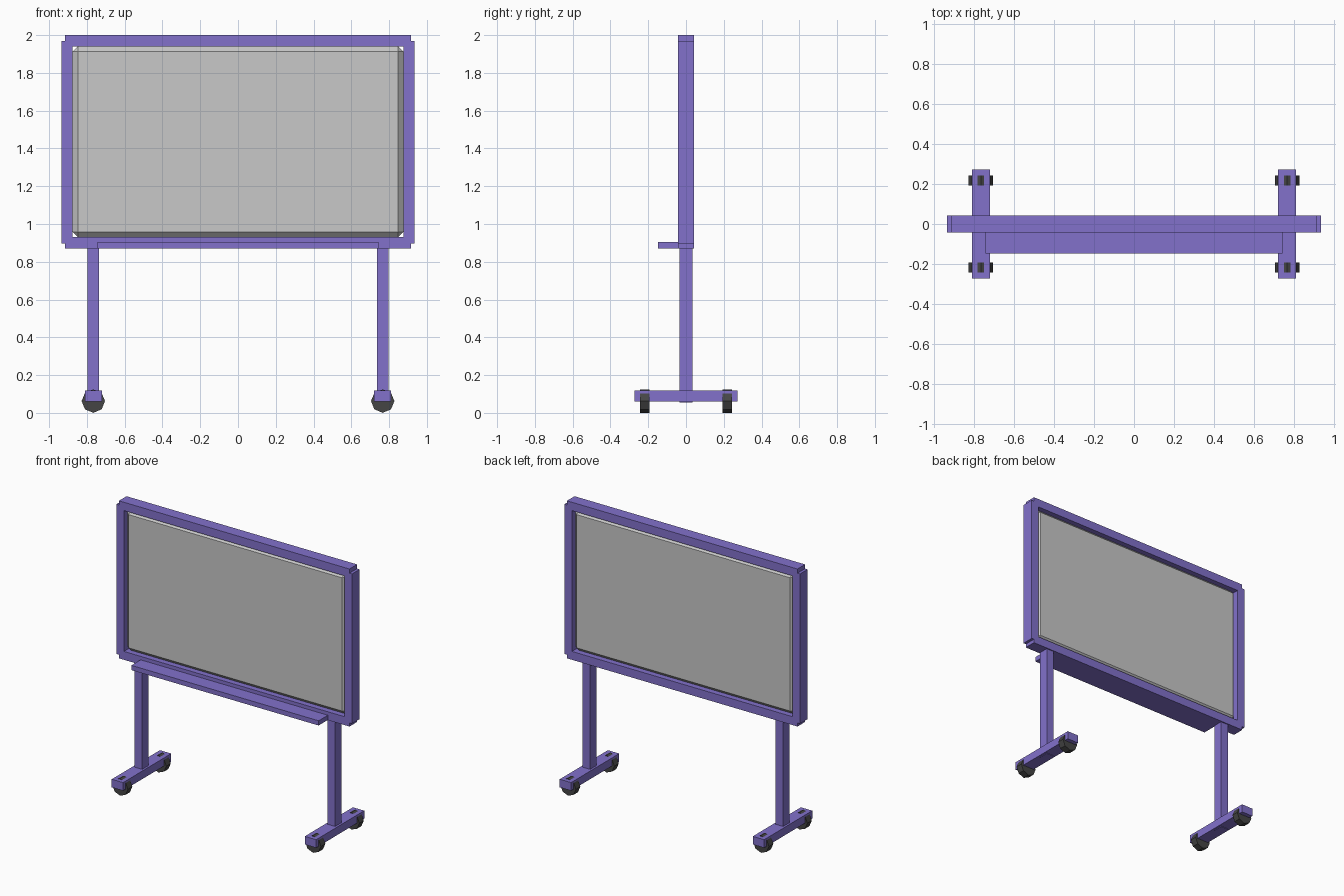
import bpy, math

if "Cube" in bpy.data.objects:
    bpy.data.objects.remove(bpy.data.objects["Cube"])


def material(name, rgb):
    m = bpy.data.materials.new(name)
    m.diffuse_color = (*rgb, 1.0)
    m.use_nodes = True
    m.node_tree.nodes["Principled BSDF"].inputs["Base Color"].default_value = m.diffuse_color
    return m


PURPLE = material("purple_paint", (0.223, 0.165, 0.60))
GREY = material("board_grey", (0.58, 0.58, 0.58))
DARK = material("dark_rubber", (0.06, 0.06, 0.06))


def box(name, x, y, z, mat):
    """Box from (min, max) ranges on each axis."""
    bpy.ops.mesh.primitive_cube_add(
        size=1, location=[(a + b) / 2 for a, b in (x, y, z)])
    o = bpy.context.object
    o.name = name
    o.scale = [b - a for a, b in (x, y, z)]
    bpy.ops.object.transform_apply(location=False, rotation=False, scale=True)
    o.data.materials.append(mat)
    return o


# Frame rails, slightly stepped at the corners
D = (-0.043, 0.043)
box("frame_top", (-0.915, 0.915), D, (1.94, 2.0), PURPLE)
box("frame_bottom", (-0.915, 0.915), D, (0.87, 0.93), PURPLE)

# Writing board with chamfered edges
board = box("board", (-0.875, 0.875), (-0.03, 0.03), (0.93, 1.942), GREY)
bev = board.modifiers.new("chamfer", "BEVEL")
bev.width = 0.028
bev.segments = 1
bev.limit_method = "NONE"

# Pen tray on the front
box("pen_tray", (-0.743, 0.743), (-0.147, -0.04), (0.871, 0.905), PURPLE)

for side, s in (("left", -1), ("right", 1)):
    # Side rail, leg and foot
    cx = 0.905 * s
    box(side + "_frame_side", (cx - 0.03, cx + 0.03), D, (0.896, 1.97), PURPLE)
    cx = 0.766 * s
    box(side + "_leg", (cx - 0.03, cx + 0.03), (-0.035, 0.035), (0.056, 0.90), PURPLE)
    box(side + "_foot", (cx - 0.045, cx + 0.045), (-0.273, 0.273), (0.06, 0.118), PURPLE)
    # Eight-sided wheels poking through the foot
    for end, e in (("front", -1), ("back", 1)):
        bpy.ops.mesh.primitive_cylinder_add(
            vertices=8, radius=0.062, depth=0.05,
            location=(cx, 0.218 * e, 0.0625), rotation=(math.pi / 2, 0, 0))
        w = bpy.context.object
        w.name = f"{side}_{end}_wheel"
        w.data.materials.append(DARK)
